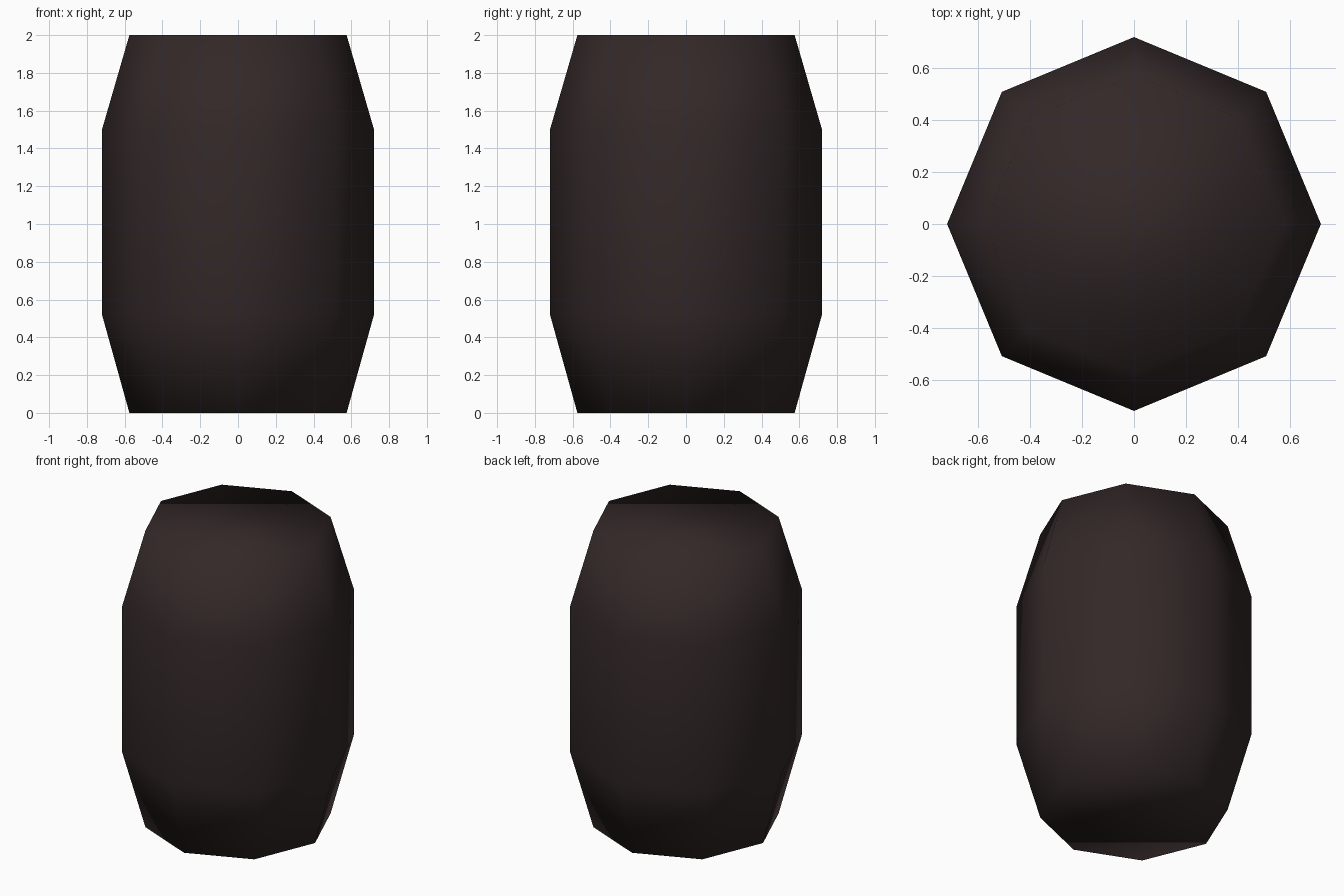
import bpy, bmesh, math

if "Cube" in bpy.data.objects:
    bpy.data.objects.remove(bpy.data.objects["Cube"])

SIDES = 8
PROFILE = [(0.575, 0.0), (0.72, 0.52), (0.72, 1.5), (0.575, 2.0)]  # radius, height

# Barrel body: octagonal rings joined by quads, closed by flat caps
bm = bmesh.new()
rings = []
for radius, z in PROFILE:
    rings.append([bm.verts.new((radius * math.cos(math.tau * i / SIDES),
                                radius * math.sin(math.tau * i / SIDES), z))
                  for i in range(SIDES)])
for low, high in zip(rings, rings[1:]):
    for i in range(SIDES):
        j = (i + 1) % SIDES
        bm.faces.new((low[i], low[j], high[j], high[i]))
bm.faces.new(rings[0][::-1])
bm.faces.new(rings[-1])
bmesh.ops.recalc_face_normals(bm, faces=bm.faces)

# The whole body is smooth shaded, including the cap rims
for face in bm.faces:
    face.smooth = True

mesh = bpy.data.meshes.new("barrel_body")
bm.to_mesh(mesh)
bm.free()

# Single dark brown colour
brown = bpy.data.materials.new("dark_brown")
brown.diffuse_color = (0.033, 0.021, 0.021, 1.0)
brown.use_nodes = True
brown.node_tree.nodes["Principled BSDF"].inputs["Base Color"].default_value = brown.diffuse_color
mesh.materials.append(brown)

barrel = bpy.data.objects.new("barrel_body", mesh)
bpy.context.collection.objects.link(barrel)
